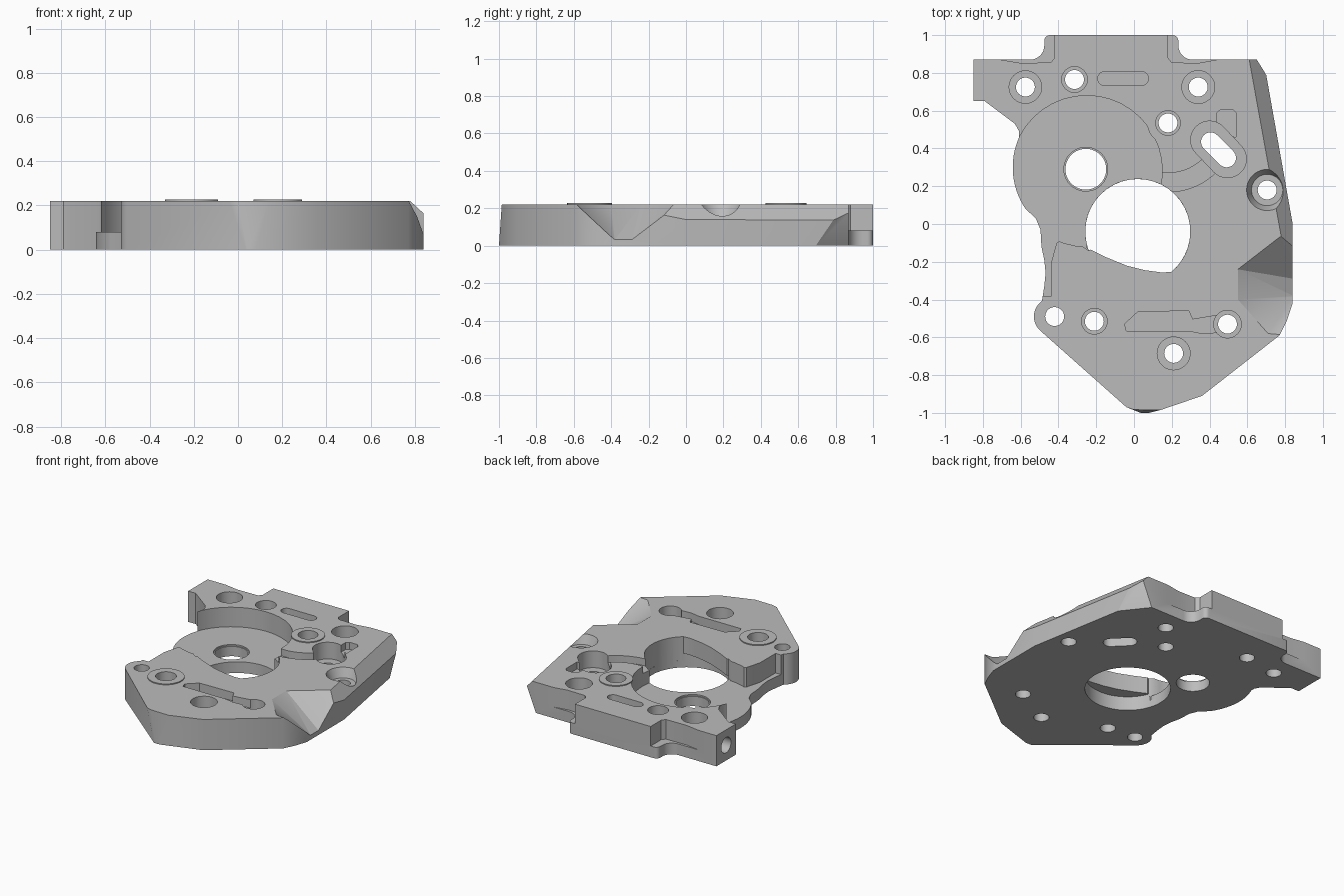
import bpy, bmesh
from math import sin, cos, radians
from mathutils import Vector

cube = bpy.data.objects.get("Cube")
if cube:
    bpy.data.objects.remove(cube)

TOP, FLOOR, OVER, UNDER = 0.22, 0.08, 0.4, -0.1

metal = bpy.data.materials.new("machined grey")
metal.use_nodes = True
metal.diffuse_color = (0.5, 0.5, 0.5, 1)
metal.node_tree.nodes["Principled BSDF"].inputs["Base Color"].default_value = (0.5, 0.5, 0.5, 1)


def arc(x, y, r, a0, a1, n=16):
    angles = [radians(a0 + (a1 - a0) * i / n) for i in range(n + 1)]
    return [(x + r * cos(a), y + r * sin(a)) for a in angles]


def circle(x, y, r):
    return arc(x, y, r, 0, 360, 40)[:-1]


def slot(a, b, r):
    d = Vector(b) - Vector(a)
    turn = -d.angle_signed(Vector((1, 0))) * 57.29578
    turn = -turn if abs(sin(radians(turn)) * d.length - d.y) > 1e-4 else turn
    return arc(*a, r, turn + 90, turn + 270) + arc(*b, r, turn - 90, turn + 90)


def make(name, bm):
    bmesh.ops.recalc_face_normals(bm, faces=bm.faces)
    mesh = bpy.data.meshes.new(name)
    bm.to_mesh(mesh)
    bm.free()
    mesh.materials.append(metal)
    ob = bpy.data.objects.new(name, mesh)
    bpy.context.collection.objects.link(ob)
    return ob


def prism(points, z0, z1, upper=None):
    bm = bmesh.new()
    low = [bm.verts.new((x, y, z0)) for x, y in points]
    high = [bm.verts.new((x, y, z1)) for x, y in (upper or points)]
    bm.faces.new(low[::-1])
    bm.faces.new(high)
    for i in range(len(low)):
        j = (i + 1) % len(low)
        bm.faces.new((low[i], low[j], high[j], high[i]))
    return bm


def hull(points):
    bm = bmesh.new()
    for p in points:
        bm.verts.new(p)
    out = bmesh.ops.convex_hull(bm, input=bm.verts)
    spare = [v for v in out["geom_interior"] if isinstance(v, bmesh.types.BMVert)]
    bmesh.ops.delete(bm, geom=spare, context="VERTS")
    return bm


def cut(target, bm):
    tool = make("cutter", bm)
    tool.hide_render = True
    mod = target.modifiers.new("cut", "BOOLEAN")
    mod.operation, mod.solver, mod.object = "DIFFERENCE", "EXACT", tool
    deps = bpy.context.evaluated_depsgraph_get()
    mesh = bpy.data.meshes.new_from_object(target.evaluated_get(deps))
    target.modifiers.clear()
    target.data = mesh
    bpy.data.objects.remove(tool)


# Plate outline, anticlockwise from the back left ear
outline = [(-.85, .87), (-.85, .65), (-.79, .65), (-.63, .53), (-.608, .49)]
outline += arc(-.25, .3, .392, 156, 214)
outline += [(-.52, .03), (-.495, -.03), (-.49, -.12), (-.475, -.19), (-.468, -.26), (-.475, -.33)]
outline += arc(-.43, -.49, .1, 125, 230, 12)
outline += [(-.04, -.97), (.0, -.983), (.14, -.985), (.36, -.91), (.77, -.59), (.81, -.51), (.84, -.42),
            (.84, 0), (.7, .79), (.65, .87)]
outline += arc(.31, .945, .075, 270, 180, 8) + arc(.205, .97, .03, 0, 90, 5)
outline += arc(-.445, .97, .03, 90, 180, 5) + arc(-.55, .945, .075, 0, -90, 8)
bm = prism(outline, 0, TOP)
# Front tip leans forward to the base
for v in bm.verts:
    if v.co.z < 0.01 and v.co.y < -0.96:
        v.co.x, v.co.y = .06 + (v.co.x - .06) * .25, -1
# Long right chamfer and undercut back corner
for a, b, c in (((.61, .87, .22), (.78, -.07, .22), (.84, 0, .14)),
                ((.72, .69, 0), (.7, .79, .14), (.65, .87, .17))):
    a, b, c = Vector(a), Vector(b), Vector(c)
    n = (b - a).cross(c - a)
    if n.dot(-a) > 0:
        n = -n
    geom = bm.verts[:] + bm.edges[:] + bm.faces[:]
    bmesh.ops.bisect_plane(bm, geom=geom, plane_co=a, plane_no=n, clear_outer=True)
    bmesh.ops.holes_fill(bm, edges=[e for e in bm.edges if e.is_boundary])
plate = make("base_plate", bm)

# Side notch
cut(plate, hull([(.55, -.24, TOP), (.55, -.4, TOP), (.77, -.07, TOP), (.71, -.58, TOP),
                 (.845, -.29, .03), (.845, -.38, .03), (.95, -.3, .03), (.95, -.38, .03),
                 (.95, .0, TOP), (.95, -.6, TOP), (.55, -.24, OVER), (.55, -.4, OVER),
                 (.77, -.07, OVER), (.71, -.58, OVER), (.95, 0, OVER), (.95, -.6, OVER)]))

# Low round pocket and left flange
cut(plate, prism(circle(-.25, .28, .4), FLOOR, OVER))
cut(plate, prism([(-.7, .2), (-.7, -.385), (-.44, -.385), (-.44, -.21), (-.41, -.1), (-.38, -.08),
                  (-.3, -.1), (-.24, -.14), (0, -.05), (.14, .22), (.1, .3)], FLOOR, OVER))

# Low flanges beside the back tab
for xs in ((-.72, -.6, -.44, -.42), (.45, .34, .2, .18)):
    a, b, c, d = xs
    cut(plate, prism([(a, .872), (b, .852), (c, .855), (d, .88), (d, 1.1), (a, 1.1)], FLOOR, OVER))

# Central bore: round below, trimmed by an arched lip above
cut(plate, prism(circle(.02, -.04, .278), UNDER, .1))
cut(plate, prism(arc(.02, -.04, .278, -50, 195, 36)
                 + [(-.25, -.125), (-.15, -.175), (-.04, -.22), (.06, -.245), (.15, -.257)], .05, OVER))

# Curved shallow groove
cut(plate, prism(arc(.18, .535, .365, -105, -25) + arc(.18, .535, .265, -25, -105), .17, OVER))

# Pockets
cut(plate, prism(slot((-.155, .77), (.04, .77), .037), .16, OVER))
cut(plate, prism([(.44, .48), (.54, .46), (.54, .59), (.52, .607), (.46, .607), (.44, .59)], .17, OVER))
cut(plate, prism([(-.05, -.53), (.02, -.465), (.29, -.46), (.31, -.505), (.46, -.48), (.5, -.57),
                  (.36, -.58), (.3, -.567), (-.04, -.567)], .16, OVER))
cut(plate, prism(slot((.4, .445), (.495, .345), .1), .1, OVER))
cut(plate, prism(slot((.405, .435), (.49, .35), .05), UNDER, OVER))

# Raised washers around two holes
washers = [make("washer_pad_" + n, prism(circle(x, y, r), TOP - .002, TOP + .007))
           for n, x, y, r in (("back", .18, .535, .11), ("front", -.21, -.515, .12))]

# Bolt holes: x, y, bore radius, counterbore radius, counterbore floor
holes = [(-.575, .725, .05, .086, .1), (-.315, .765, .05, .068, .1), (.34, .725, .05, .087, .1),
         (.18, .535, .05, .065, .15), (-.21, -.515, .05, .068, .12), (.21, -.685, .05, .087, .1),
         (.495, -.53, .05, .073, .12), (-.42, -.49, .05, 0, 0), (-.255, .29, .108, .116, .07)]
for x, y, r, wide, floor in holes:
    cut(plate, prism(circle(x, y, r), UNDER, OVER))
    if wide:
        cut(plate, prism(circle(x, y, wide), floor, OVER))
for pad, h in zip(washers, (holes[3], holes[4])):
    cut(pad, prism(circle(h[0], h[1], h[3]), UNDER, OVER))

# Conical seat on the chamfer
cut(plate, prism(circle(.705, .18, .083), .155, TOP + .01, circle(.705, .18, .113)))
cut(plate, prism(circle(.705, .18, .05), UNDER, OVER))

# Cross bore in the ear
bore = prism(circle(0, 0, .055), 0, .22)
for v in bore.verts:
    v.co = (v.co.z - .9, v.co.x + .76, v.co.y + .11)
cut(plate, bore)

for ob in [plate] + washers:
    bpy.ops.object.select_all(action="DESELECT")
    ob.select_set(True)
    bpy.context.view_layer.objects.active = ob
    bpy.ops.object.shade_smooth_by_angle(angle=radians(30))
